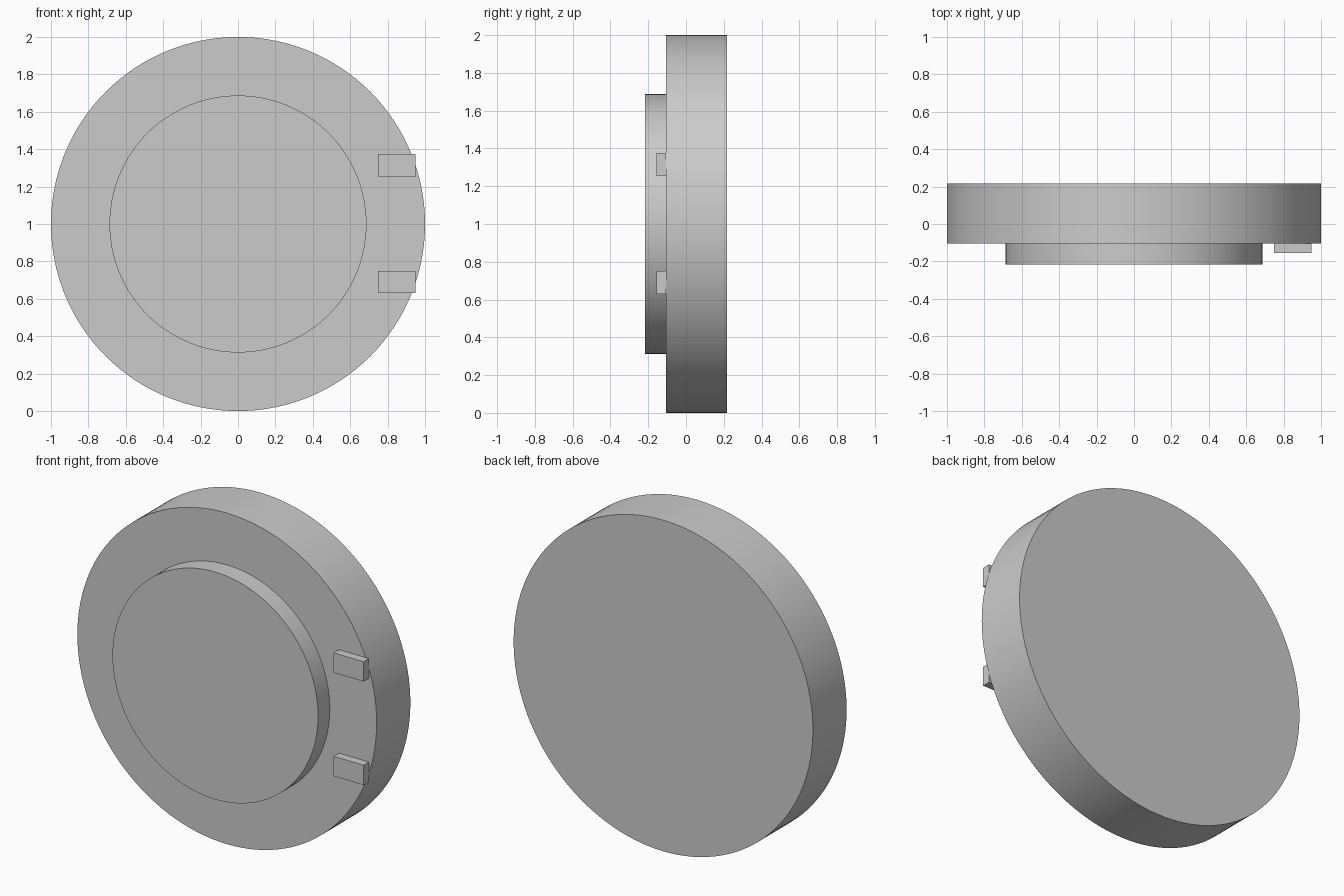
import bpy
import math

cube = bpy.data.objects.get("Cube")
if cube:
    bpy.data.objects.remove(cube, do_unlink=True)

grey = bpy.data.materials.new("light_grey")
grey.use_nodes = True
grey.diffuse_color = (0.6, 0.6, 0.6, 1)
grey.node_tree.nodes["Principled BSDF"].inputs["Base Color"].default_value = (0.6, 0.6, 0.6, 1)

FRONT, BACK = -0.105, 0.217  # faces of the main disc


def disc(name, radius, y0, y1):
    """Smooth-sided disc facing the front, between two depths."""
    bpy.ops.mesh.primitive_cylinder_add(
        vertices=128, radius=radius, depth=y1 - y0,
        location=(0, (y0 + y1) / 2, 1), rotation=(math.pi / 2, 0, 0))
    obj = bpy.context.object
    obj.name = name
    obj.data.materials.append(grey)
    bpy.ops.object.shade_smooth_by_angle(angle=math.radians(30))


def tab(name, z):
    """Small rectangular block on the front of the rim."""
    bpy.ops.mesh.primitive_cube_add(size=1, location=(0.848, FRONT - 0.025, z))
    obj = bpy.context.object
    obj.name = name
    obj.scale = (0.2, 0.05, 0.12)
    bpy.ops.object.transform_apply(location=False, rotation=False, scale=True)
    obj.data.materials.append(grey)


# Main body and raised front disc
disc("main_disc", 1.0, FRONT, BACK)
disc("raised_front_disc", 0.687, -0.217, FRONT)

# Pair of hinge tabs on the left rim
tab("upper_hinge_tab", 1.315)
tab("lower_hinge_tab", 0.69)
